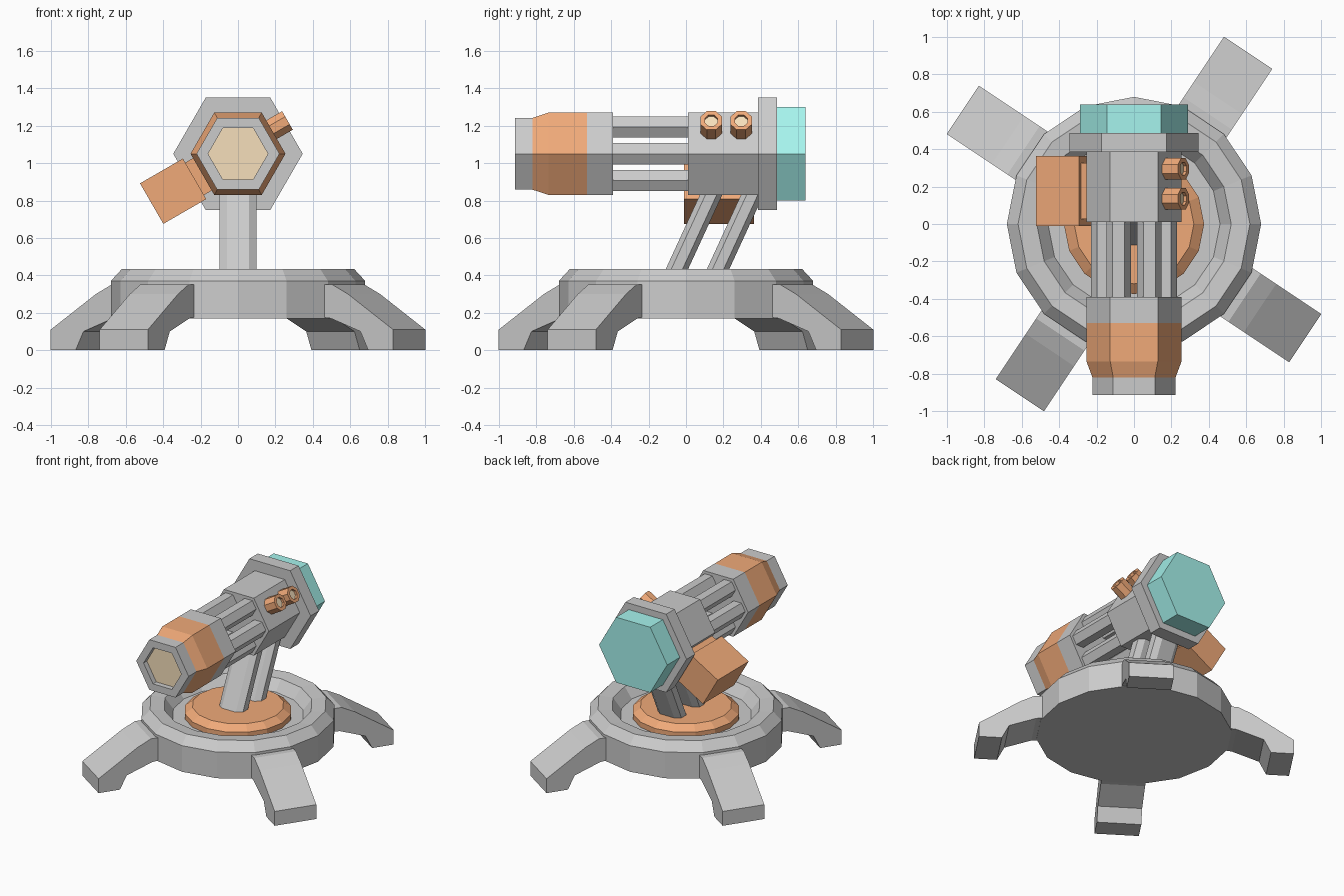
import bpy, bmesh
from math import radians, cos, sin, pi
from mathutils import Matrix

if "Cube" in bpy.data.objects:
    bpy.data.objects.remove(bpy.data.objects["Cube"])


def material(name, rgb):
    m = bpy.data.materials.new(name)
    m.diffuse_color = (*rgb, 1)
    m.use_nodes = True
    m.node_tree.nodes["Principled BSDF"].inputs["Base Color"].default_value = m.diffuse_color
    return m


ORANGE = material("orange", (0.87, 0.40, 0.19))
TEAL = material("teal", (0.38, 0.90, 0.85))
GOLD = material("gold", (0.92, 0.74, 0.50))


def loft(name, rings, matrix, mat=None):
    """Skin a stack of rings, cap both ends, and make an object."""
    bm = bmesh.new()
    loops = [[bm.verts.new(p) for p in ring] for ring in rings]
    n = len(loops[0])
    for a, b in zip(loops, loops[1:]):
        for i in range(n):
            j = (i + 1) % n
            bm.faces.new((a[i], a[j], b[j], b[i]))
    bm.faces.new(loops[0])
    bm.faces.new(loops[-1])
    bm.transform(matrix)
    bmesh.ops.recalc_face_normals(bm, faces=bm.faces)
    me = bpy.data.meshes.new(name)
    bm.to_mesh(me)
    bm.free()
    if mat:
        me.materials.append(mat)
    ob = bpy.data.objects.new(name, me)
    bpy.context.collection.objects.link(ob)
    return ob


def turned(name, n, profile, matrix=Matrix(), mat=None, phase=0):
    """Regular n-sided part from (radius, height) pairs."""
    ang = [phase + 2 * pi * i / n for i in range(n)]
    rings = [[(r * cos(a), r * sin(a), h) for a in ang] for r, h in profile]
    return loft(name, rings, matrix, mat)


def prism(name, pts, h0, h1, matrix=Matrix(), mat=None):
    return loft(name, [[(x, y, h) for x, y in pts] for h in (h0, h1)], matrix, mat)


def rect(cx, cy, w, d):
    return [(cx + sx * w / 2, cy + sy * d / 2)
            for sx, sy in ((-1, -1), (1, -1), (1, 1), (-1, 1))]


# Base ring with sunken floor, and turntable
turned("base_ring", 16, [(0.68, 0.17), (0.68, 0.37), (0.62, 0.435),
                         (0.52, 0.425), (0.46, 0.345)])
turned("turntable", 16, [(0.375, 0.33), (0.375, 0.385), (0.32, 0.425)], mat=ORANGE)

# Four splayed legs
leg = [(1.10, 0), (1.10, 0.11), (0.81, 0.30), (0.71, 0.35), (0.60, 0.35),
       (0.60, 0.18), (0.70, 0.17), (0.89, 0.10), (0.94, 0)]
for k in range(4):
    turn = Matrix.Rotation(radians(56.3 + 90 * k), 4, 'Z')
    prism(f"leg_{k + 1}", leg, -0.155, 0.155, turn @ Matrix.Rotation(pi / 2, 4, 'X'))

# Two slanted struts with chamfered section
section = [(-0.10, -0.03), (-0.06, -0.06), (0.06, -0.06), (0.10, -0.03),
           (0.10, 0.03), (0.06, 0.06), (-0.06, 0.06), (-0.10, 0.03)]
shear = Matrix.Identity(4)
shear[1][2] = 0.46
for k, y in enumerate((-0.05, 0.17)):
    foot = Matrix.Translation((0, y, 0.43))
    prism(f"strut_{k + 1}", section, -0.06, 0.45, foot @ shear)

# Hexagonal barrel along y
AXIS = Matrix.Translation((0, 0, 1.05)) @ Matrix.Rotation(-pi / 2, 4, 'X')
turned("rear_block", 6, [(0.254, 0.01), (0.254, 0.39)], AXIS)
turned("rear_flange", 6, [(0.346, 0.385), (0.346, 0.487)], AXIS)
turned("rear_cap", 6, [(0.289, 0.48), (0.289, 0.64)], AXIS, TEAL)
turned("front_collar", 6, [(0.254, -0.39), (0.254, -0.53)], AXIS)
turned("front_band", 6, [(0.254, -0.53), (0.254, -0.735), (0.222, -0.82)], AXIS, ORANGE)
turned("muzzle", 6, [(0.222, -0.82), (0.222, -0.915), (0.16, -0.915), (0.16, -0.85)], AXIS)
turned("muzzle_core", 6, [(0.16, -0.84), (0.16, -0.875)], AXIS, GOLD)

# Six rods joining the front collar to the rear block
for k in range(6):
    a = k * pi / 3
    place = AXIS @ Matrix.Translation((0.164 * cos(a), 0.164 * sin(a), 0))
    turned(f"rod_{k + 1}", 6, [(0.065, -0.40), (0.065, 0.02)], place)


def side(deg):
    """Frame on the barrel axis whose local z leans deg from up towards +x."""
    return Matrix.Translation((0, 0, 1.05)) @ Matrix.Rotation(radians(deg), 4, 'Y')


# Side box on a narrower neck
prism("side_box_neck", rect(0, 0.177, 0.20, 0.30), 0.20, 0.28, side(-120), ORANGE)
prism("side_box", rect(0, 0.177, 0.25, 0.375), 0.268, 0.533, side(-120), ORANGE)

# Two short side tubes with recessed cores
for k, y in enumerate((0.135, 0.295)):
    place = side(60) @ Matrix.Translation((-0.022, y, 0))
    turned(f"side_tube_{k + 1}", 8, [(0.062, 0.20), (0.062, 0.318), (0.037, 0.318),
                                     (0.037, 0.29)], place, ORANGE, pi / 8)
    turned(f"side_tube_core_{k + 1}", 8, [(0.037, 0.28), (0.037, 0.30)],
           place, GOLD, pi / 8)
